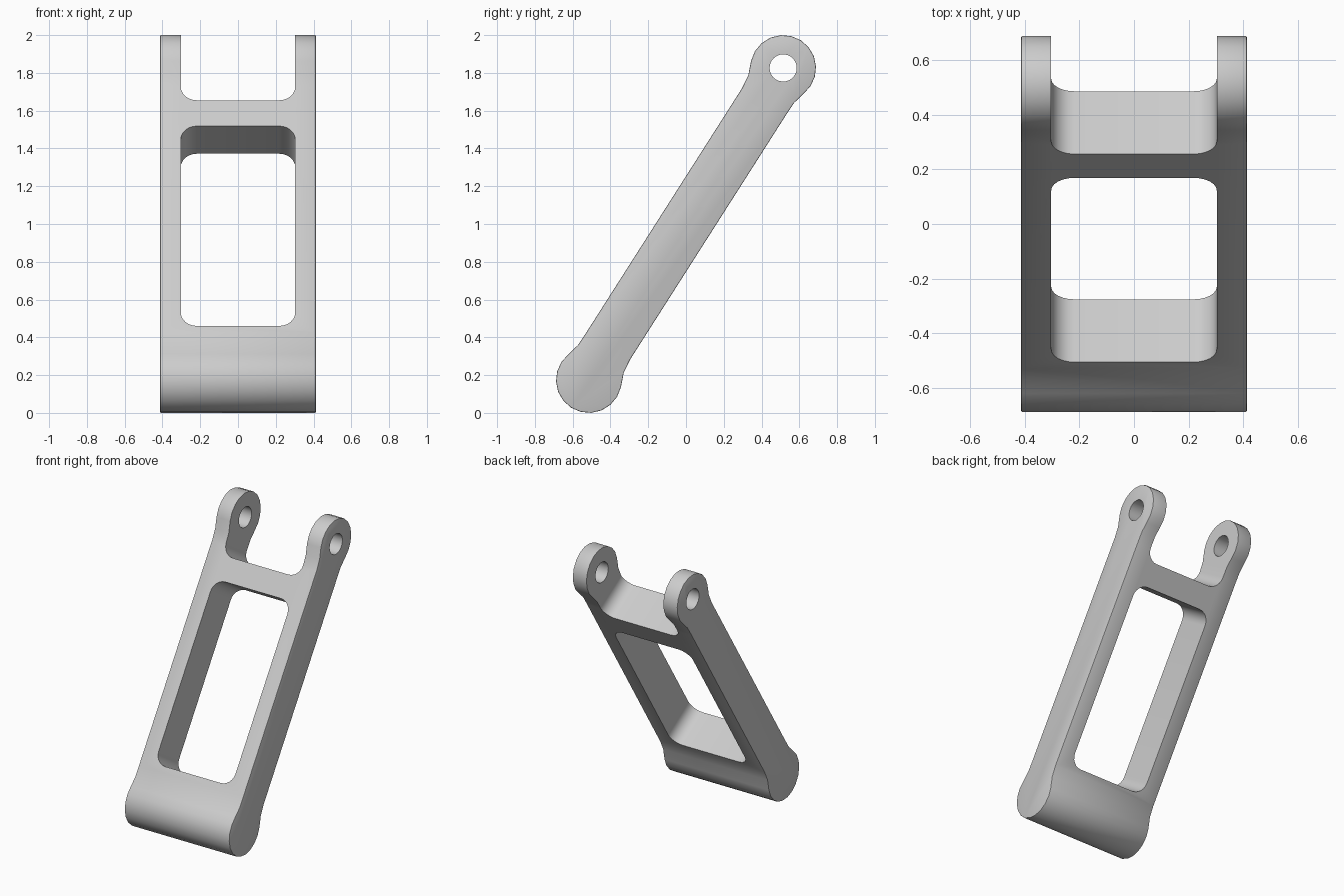
import bpy, bmesh
from math import sin, cos, pi, radians
from mathutils import Matrix, Vector

cube = bpy.data.objects.get("Cube")
if cube:
    bpy.data.objects.remove(cube, do_unlink=True)

TILT = Matrix.Translation((0, 0, 1)) @ Matrix.Rotation(radians(-32.5), 4, 'X')
HALF_WIDTH, ARM_INNER = 0.413, 0.303
END_Y, END_Z, END_R, HOLE_R = 0.010, 0.973, 0.174, 0.072


def arc(cx, cy, r, start, stop, steps):
    angles = [radians(start + (stop - start) * i / steps) for i in range(steps + 1)]
    return [(cx + r * cos(a), cy + r * sin(a)) for a in angles]


def rounded_rect(x0, x1, z0, z1, r):
    return (arc(x0 + r, z0 + r, r, 180, 270, 6) + arc(x1 - r, z0 + r, r, 270, 360, 6)
            + arc(x1 - r, z1 - r, r, 0, 90, 6) + arc(x0 + r, z1 - r, r, 90, 180, 6))


def prism(name, profile, half, axis):
    """Extrude a profile from -half to half along x or y, in the tilted frame."""
    def place(a, b, d):
        return Vector((d, a, b)) if axis == 'X' else Vector((a, d, b))
    bm = bmesh.new()
    face = bm.faces.new([bm.verts.new(place(a, b, -half)) for a, b in profile])
    ext = bmesh.ops.extrude_face_region(bm, geom=[face])
    moved = [v for v in ext["geom"] if isinstance(v, bmesh.types.BMVert)]
    bmesh.ops.translate(bm, verts=moved, vec=place(0, 0, 2 * half))
    bmesh.ops.recalc_face_normals(bm, faces=bm.faces)
    bm.transform(TILT)
    mesh = bpy.data.meshes.new(name)
    bm.to_mesh(mesh)
    bm.free()
    obj = bpy.data.objects.new(name, mesh)
    bpy.context.collection.objects.link(obj)
    return obj


# Side outline: round end blending into the bar, repeated by half-turn symmetry
end = ([(-0.1465, 0.205), (-0.148, 0.125)]
       + arc(0, 0, END_R, 160, 380, 12)
       + [(0.1346, 0.133), (0.126, 0.2085)])
lower = [(y + END_Y, z - END_Z) for y, z in end]
link = prism("link_arm", lower + [(-y, -z) for y, z in lower], HALF_WIDTH, 'X')

# Fine edge break along the outer sides
bevel = link.modifiers.new("edge_break", 'BEVEL')
bevel.width = 0.005
bevel.segments = 2
bevel.limit_method = 'ANGLE'
bevel.angle_limit = radians(60)

# Window, fork slot and pin hole
cutters = [
    prism("window_cutter", rounded_rect(-ARM_INNER, ARM_INNER, -0.727, 0.528, 0.085), 0.5, 'Y'),
    prism("fork_cutter", rounded_rect(-ARM_INNER, ARM_INNER, 0.69, 1.6, 0.085), 0.5, 'Y'),
    prism("pin_hole_cutter", arc(-END_Y, END_Z, HOLE_R, 0, 345, 23), 0.6, 'X'),
]
for cutter in cutters:
    cutter.hide_render = True
    cut = link.modifiers.new(cutter.name, 'BOOLEAN')
    cut.operation = 'DIFFERENCE'
    cut.solver = 'EXACT'
    cut.object = cutter

bpy.ops.object.select_all(action='DESELECT')
link.select_set(True)
bpy.context.view_layer.objects.active = link
for name in [m.name for m in link.modifiers]:
    bpy.ops.object.modifier_apply(modifier=name)
for cutter in cutters:
    bpy.data.objects.remove(cutter, do_unlink=True)

# Single plain grey
grey = bpy.data.materials.new("light_grey")
grey.use_nodes = True
color = (0.6, 0.6, 0.6, 1)
grey.diffuse_color = color
grey.node_tree.nodes["Principled BSDF"].inputs["Base Color"].default_value = color
link.data.materials.clear()
link.data.materials.append(grey)
bpy.ops.object.shade_smooth_by_angle(angle=radians(35))
